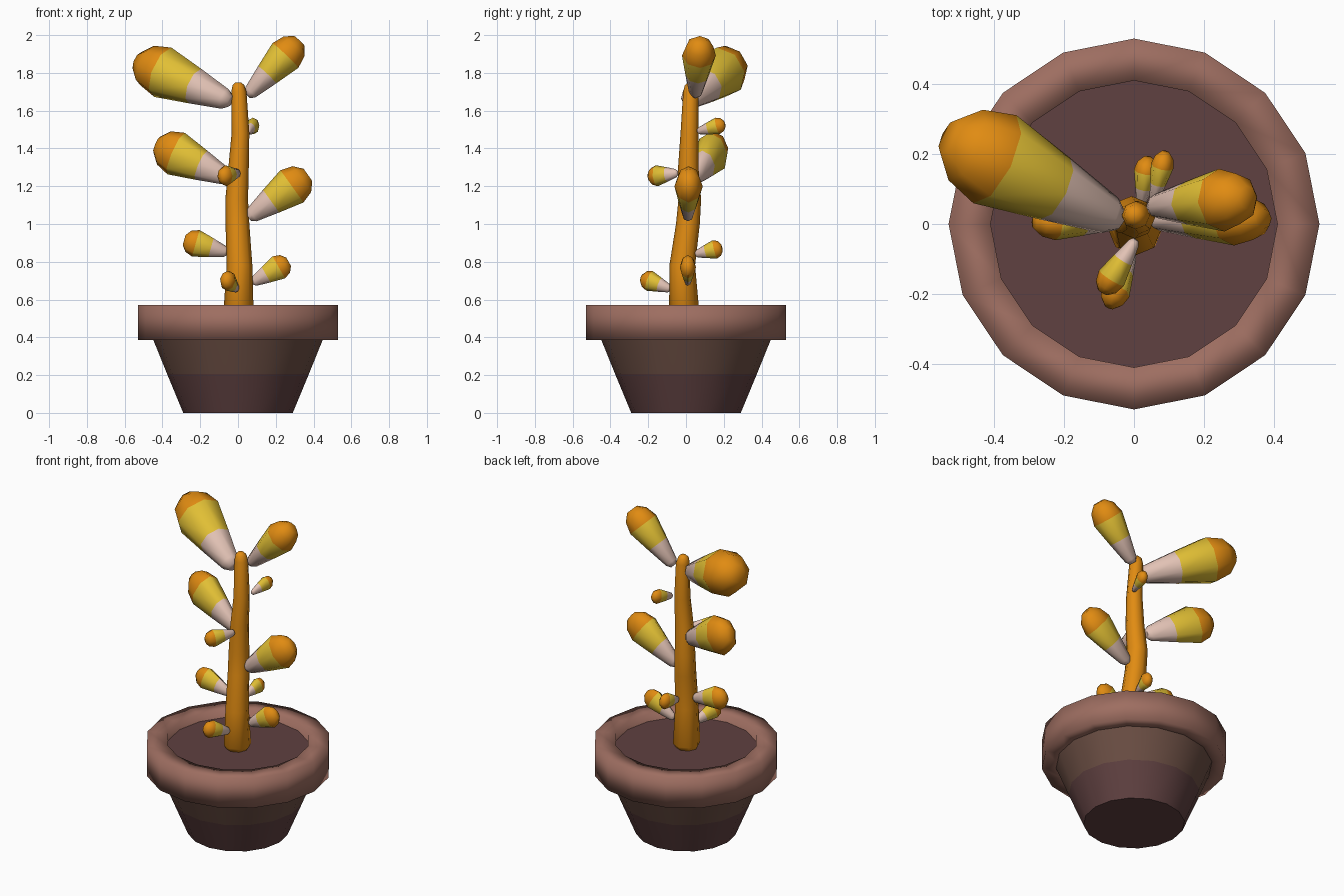
import bpy, bmesh, math
from mathutils import Vector

if "Cube" in bpy.data.objects:
    bpy.data.objects.remove(bpy.data.objects["Cube"])


def mat(name, rgb):
    m = bpy.data.materials.new(name)
    m.diffuse_color = (*rgb, 1)
    m.use_nodes = True
    m.node_tree.nodes["Principled BSDF"].inputs["Base Color"].default_value = m.diffuse_color
    return m


RIM = mat("clay_light", (0.34, 0.155, 0.119))
MID = mat("clay_mid", (0.15, 0.078, 0.058))
DARK = mat("dark_maroon", (0.115, 0.052, 0.052))
ORANGE = mat("orange", (0.75, 0.26, 0.006))
YELLOW = mat("yellow", (0.75, 0.52, 0.035))
CREAM = mat("pale_pink", (0.76, 0.54, 0.46))


def loft(name, rings, mats, bands=None, closed=False, angle=60):
    """Skin a list of vertex rings; bands gives the material index per strip."""
    bm = bmesh.new()
    vs = [[bm.verts.new(p) for p in r] for r in rings]
    n = len(rings[0])
    pairs = list(zip(vs, vs[1:])) + ([(vs[-1], vs[0])] if closed else [])
    for k, (a, b) in enumerate(pairs):
        for i in range(n):
            j = (i + 1) % n
            f = bm.faces.new((a[i], a[j], b[j], b[i]))
            f.material_index = bands[k] if bands else 0
    if not closed:
        bm.faces.new(vs[0][::-1]).material_index = bands[0] if bands else 0
        bm.faces.new(vs[-1]).material_index = bands[-1] if bands else 0
    bmesh.ops.recalc_face_normals(bm, faces=bm.faces)
    me = bpy.data.meshes.new(name)
    bm.to_mesh(me)
    bm.free()
    for m in mats:
        me.materials.append(m)
    ob = bpy.data.objects.new(name, me)
    bpy.context.collection.objects.link(ob)
    bpy.ops.object.select_all(action='DESELECT')
    ob.select_set(True)
    bpy.context.view_layer.objects.active = ob
    bpy.ops.object.shade_smooth_by_angle(angle=math.radians(angle))
    return ob


def ring(c, u, v, n):
    return [c + u * math.cos(2 * math.pi * i / n) + v * math.sin(2 * math.pi * i / n)
            for i in range(n)]


def flat(r, z, n=16):
    return ring(Vector((0, 0, z)), Vector((r, 0, 0)), Vector((0, r, 0)), n)


# Pot: tapered body with two colour bands, square rim, soil inside
loft("pot_body", [flat(0.29, 0), flat(0.375, 0.205), flat(0.45, 0.39)],
     [DARK, MID], [0, 1])
loft("pot_rim", [flat(0.53, 0.385), flat(0.53, 0.572), flat(0.41, 0.572), flat(0.41, 0.385)],
     [RIM], closed=True, angle=100)
loft("soil", [flat(0.415, 0.50), flat(0.415, 0.525)], [DARK])

# Stem: gently wavering tapered trunk (x, y, z, radius)
stem = [(0, -0.01, 0.52, 0.06), (0.003, -0.01, 0.55, 0.079), (0.008, -0.02, 0.78, 0.068),
        (-0.003, 0.01, 1.0, 0.063), (-0.007, 0.02, 1.13, 0.06), (0.003, 0.012, 1.3, 0.054),
        (0.013, 0.018, 1.48, 0.047), (0.005, 0.025, 1.7, 0.04), (0.002, 0.025, 1.735, 0.031),
        (0.002, 0.025, 1.75, 0.015)]
loft("stem", [ring(Vector((x, y, z)), Vector((r, 0, 0)), Vector((0, r, 0)), 8)
              for x, y, z, r in stem], [ORANGE])

# Leaves: three-band tapered drops (start, end, upright radius, sideways radius)
leaves = [
    ((-0.04, 0.01, 1.65), (-0.53, 0.25, 1.86), 0.14, 0.14),
    ((0.05, 0.05, 1.68), (0.325, 0.075, 1.97), 0.095, 0.09),
    ((-0.05, 0.05, 1.245), (-0.43, 0.17, 1.42), 0.12, 0.085),
    ((0.055, 0.01, 1.035), (0.37, 0.015, 1.26), 0.105, 0.075),
    ((-0.055, 0.0, 0.85), (-0.285, 0.005, 0.915), 0.073, 0.05),
    ((0.075, 0.01, 0.69), (0.268, 0.01, 0.80), 0.067, 0.043),
    ((-0.005, -0.08, 0.655), (-0.07, -0.235, 0.715), 0.055, 0.042),
    ((0.005, -0.045, 1.27), (-0.09, -0.195, 1.25), 0.056, 0.042),
    ((0.055, 0.06, 1.49), (0.09, 0.205, 1.53), 0.045, 0.033),
    ((0.02, 0.05, 0.84), (0.04, 0.19, 0.875), 0.05, 0.035),
]
profile = [(0, 0.22), (0.06, 0.40), (0.38, 0.70), (0.73, 1.0), (0.9, 0.8), (1.0, 0.38)]
for k, (a, b, rv, rh) in enumerate(leaves):
    a, b = Vector(a), Vector(b)
    d = (b - a).normalized()
    side = d.cross(Vector((0, 0, 1))).normalized()
    up = side.cross(d)
    loft(f"leaf_{k + 1}", [ring(a.lerp(b, t), side * rh * s, up * rv * s, 8)
                           for t, s in profile],
         [CREAM, YELLOW, ORANGE], [0, 0, 1, 2, 2])
